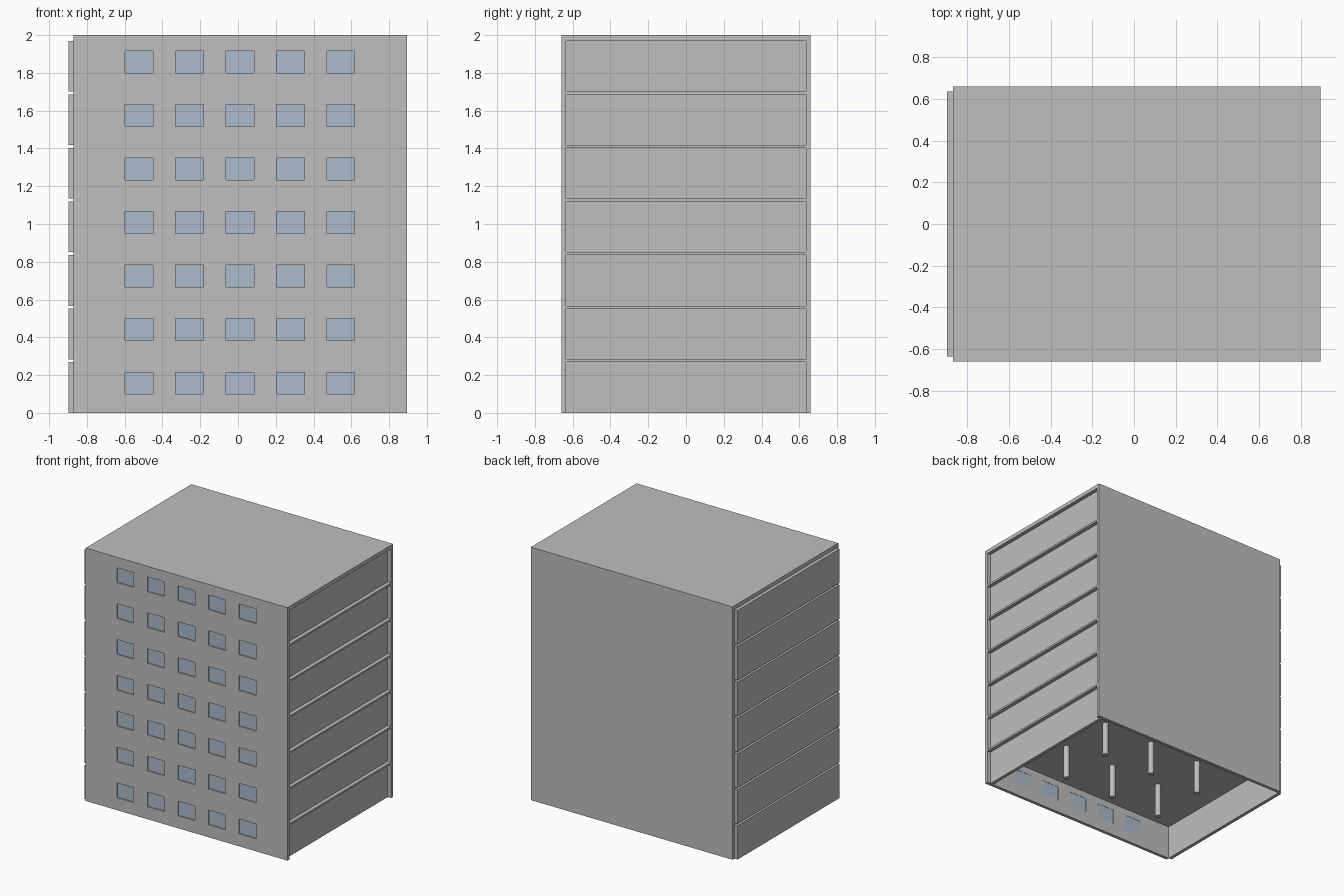
import bpy, bmesh
from mathutils import Matrix

if "Cube" in bpy.data.objects:
    bpy.data.objects.remove(bpy.data.objects["Cube"])

FLOORS = 7
PITCH = 0.2835        # storey height
SLAB = 0.015          # floor slab thickness
WALL = 0.025          # front and back wall thickness
X0, X1, Y = -0.87, 0.895, 0.66
TOP = 2.0


def material(name, rgb):
    m = bpy.data.materials.new(name)
    m.diffuse_color = (*rgb, 1)
    m.use_nodes = True
    m.node_tree.nodes["Principled BSDF"].inputs["Base Color"].default_value = m.diffuse_color
    return m


concrete = material("grey concrete", (0.52, 0.52, 0.52))
glass = material("pale blue glass", (0.41, 0.50, 0.60))


def finish(name, bm, mat):
    mesh = bpy.data.meshes.new(name)
    bm.to_mesh(mesh)
    bm.free()
    mesh.materials.append(mat)
    ob = bpy.data.objects.new(name, mesh)
    bpy.context.collection.objects.link(ob)
    return ob


def add_box(bm, x, y, z):
    """Box given as (min, max) pairs."""
    spans = (x, y, z)
    centre = [(a + b) / 2 for a, b in spans]
    size = [b - a for a, b in spans]
    bmesh.ops.create_cube(
        bm, size=1, matrix=Matrix.Translation(centre) @ Matrix.Diagonal((*size, 1)))


def boxes(name, mat, items):
    bm = bmesh.new()
    for item in items:
        add_box(bm, *item)
    return finish(name, bm, mat)


# Window layout: 5 columns by 7 rows
win_x = [(0.01 + 0.267 * i - 0.074, 0.01 + 0.267 * i + 0.074) for i in range(-2, 3)]
win_z = [(0.157 + PITCH * i - 0.058, 0.157 + PITCH * i + 0.058) for i in range(FLOORS)]

# Front wall: a grid of cells with the window cells left open
xs = [X0] + [v for pair in win_x for v in pair] + [X1]
zs = [0] + [v for pair in win_z for v in pair] + [TOP]
bm = bmesh.new()
grid = [[bm.verts.new((x, -Y, z)) for x in xs] for z in zs]
for j in range(len(zs) - 1):
    for i in range(len(xs) - 1):
        if not (i % 2 and j % 2):
            bm.faces.new((grid[j][i], grid[j][i + 1], grid[j + 1][i + 1], grid[j + 1][i]))
front = finish("front_wall", bm, concrete)
solid = front.modifiers.new("thickness", 'SOLIDIFY')
solid.thickness = WALL
solid.offset = -1

# Glass set slightly back in the openings
boxes("window_panes", glass,
      [(x, (-Y + 0.01, -Y + WALL - 0.002), z) for x in win_x for z in win_z])

# Back wall and roof
boxes("back_wall", concrete, [((X0, X1), (Y - WALL, Y), (0, TOP))])
inner = (-Y + WALL, Y - WALL)
boxes("roof", concrete, [((X0, X1), inner, (FLOORS * PITCH - SLAB, TOP))])

# Floor slabs between storeys
boxes("floor_slabs", concrete,
      [((X0, X1), inner, (PITCH * i - SLAB, PITCH * i)) for i in range(1, FLOORS)])

# Side panels: proud of the slabs on the left, recessed on the right
for name, x in (("left_panels", (X0 - 0.027, X0)), ("right_panels", (X1 - 0.057, X1 - 0.03))):
    boxes(name, concrete,
          [(x, inner, (PITCH * i, PITCH * (i + 1) - SLAB)) for i in range(FLOORS)])

# Round columns in every storey
bm = bmesh.new()
height = PITCH - SLAB
for i in range(FLOORS):
    for x in (-0.41, 0.035, 0.48):
        for y in (-0.21, 0.24):
            bmesh.ops.create_cone(
                bm, cap_ends=True, segments=12, radius1=0.023, radius2=0.023, depth=height,
                matrix=Matrix.Translation((x, y, PITCH * i + height / 2)))
finish("columns", bm, concrete)
